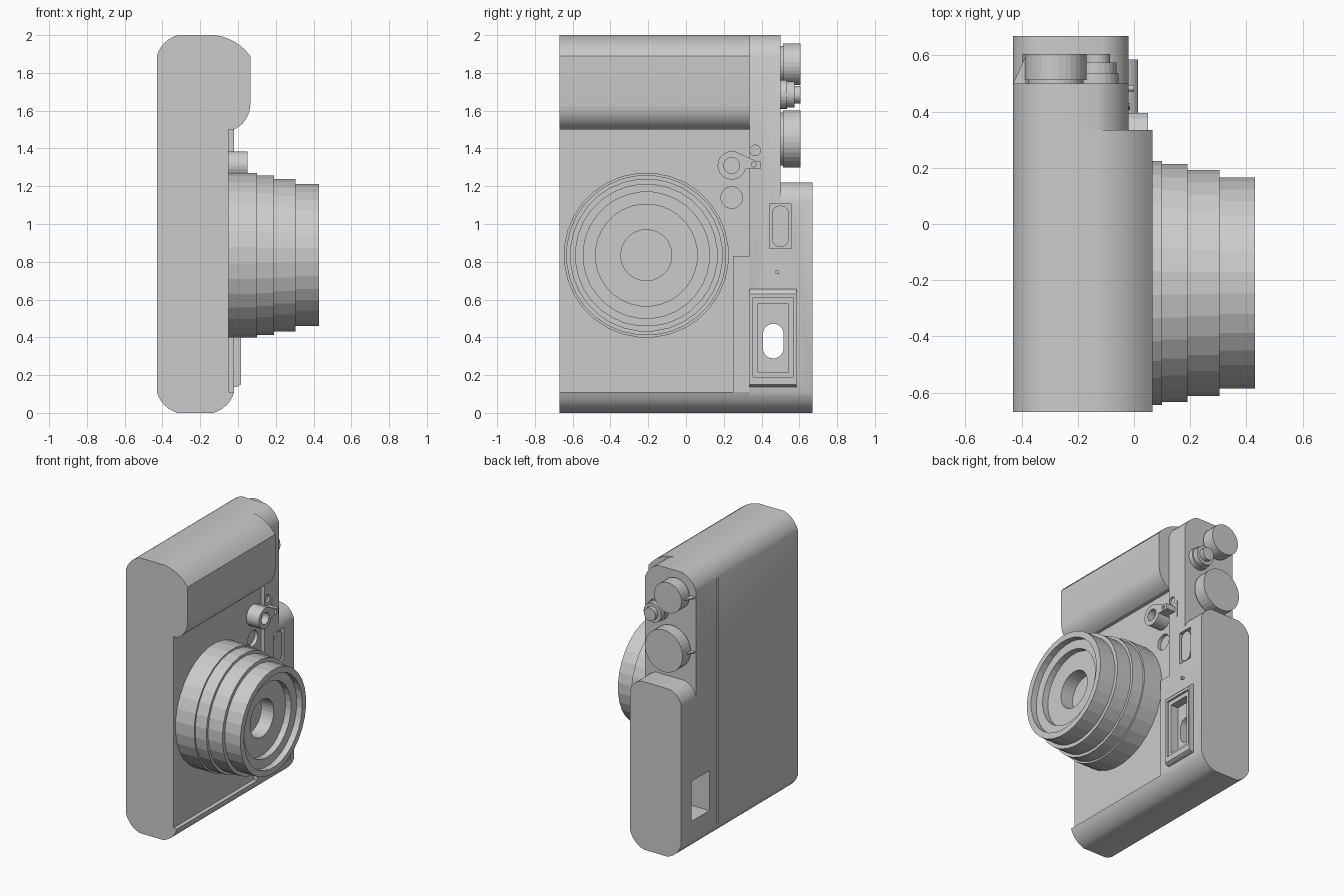
import bpy, bmesh
from math import sin, cos, pi, radians
from mathutils import Vector

if "Cube" in bpy.data.objects:
    bpy.data.objects.remove(bpy.data.objects["Cube"])

MAPS = {'x': lambda p, h: (h, p[0], p[1]),
        'y': lambda p, h: (p[0], h, p[1]),
        'z': lambda p, h: (p[0], p[1], h)}


def finish(name, bm, smooth=None):
    bmesh.ops.recalc_face_normals(bm, faces=bm.faces)
    me = bpy.data.meshes.new(name)
    bm.to_mesh(me)
    bm.free()
    ob = bpy.data.objects.new(name, me)
    bpy.context.collection.objects.link(ob)
    if smooth:
        select(ob)
        bpy.ops.object.shade_smooth_by_angle(angle=radians(smooth))
    return ob


def select(ob):
    bpy.ops.object.select_all(action='DESELECT')
    ob.select_set(True)
    bpy.context.view_layer.objects.active = ob


def prism(name, pts, axis, a, b, smooth=None):
    """Extrude a 2D outline along an axis from a to b."""
    bm = bmesh.new()
    lo, hi = ([bm.verts.new(MAPS[axis](p, h)) for p in pts] for h in (a, b))
    n = len(pts)
    bm.faces.new(lo)
    bm.faces.new(hi)
    for i in range(n):
        bm.faces.new((lo[i], lo[(i + 1) % n], hi[(i + 1) % n], hi[i]))
    return finish(name, bm, smooth)


def turned(name, profile, centre, axis, n=32):
    """Revolve (radius, height) pairs about an axis, capping both ends."""
    bm = bmesh.new()
    rings = [[bm.verts.new(MAPS[axis]((centre[0] + r * cos(2 * pi * (i + .5) / n),
                                       centre[1] + r * sin(2 * pi * (i + .5) / n)), h))
              for i in range(n)] for r, h in profile]
    bm.faces.new(rings[0])
    bm.faces.new(rings[-1])
    for p, q in zip(rings, rings[1:]):
        for i in range(n):
            j = (i + 1) % n
            bm.faces.new((p[i], p[j], q[j], q[i]))
    return finish(name, bm)


def rect(u0, u1, v0, v1):
    return [(u0, v0), (u1, v0), (u1, v1), (u0, v1)]


def pill(u, v, r, half, n=10):
    """Upright stadium outline; half is the half height."""
    s = half - r
    return [(u + r * cos(k * pi / n), v + s + r * sin(k * pi / n)) for k in range(n + 1)] + \
           [(u - r * cos(k * pi / n), v - s - r * sin(k * pi / n)) for k in range(n + 1)]


def bulge(a, b, s, n=6):
    """Curve from a to b bowed to the right of travel by s."""
    a, b = Vector(a), Vector(b)
    d = (b - a).normalized()
    side = Vector((d.y, -d.x))
    return [tuple(a.lerp(b, k / n) + side * s * 4 * k / n * (1 - k / n)) for k in range(n + 1)]


def cut(targets, cutter):
    cutter.hide_render = True
    for t in targets:
        m = t.modifiers.new('cut', 'BOOLEAN')
        m.operation, m.solver, m.object = 'DIFFERENCE', 'EXACT', cutter
        select(t)
        bpy.ops.object.modifier_apply(modifier=m.name)
    bpy.data.objects.remove(cutter)


# Body sections, all sharing the same rounded base
base = bulge((-.43, .11), (-.32, 0), .02) + bulge((-.13, 0), (-.02, .11), .02)
main = prism('main_body', base + [(-.05, .11), (-.05, 1.5)]
             + bulge((-.02, 1.5), (.065, 1.63), .022)
             + bulge((.065, 1.89), (-.12, 2), .022)
             + bulge((-.32, 2), (-.43, 1.89), .02), 'y', -.67, .335, 25)
side = prism('side_body', base + bulge((-.02, 1.89), (-.13, 2), .02)
             + bulge((-.32, 2), (-.43, 1.89), .02), 'y', .335, .5, 25)
grip = prism('grip', base + bulge((-.02, 1.13), (-.11, 1.22), .018)
             + bulge((-.34, 1.22), (-.43, 1.13), .018), 'y', .5, .67, 25)
prism('front_step', rect(.25, .335, .11, .83), 'x', -.06, -.02)

# Back door seam
cut([main], prism('seam_cut', rect(.243, .257, .11, 1.89), 'x', -.5, -.415))

# Viewfinder: raised stepped frame, rear pocket and through opening
frame = prism('finder_frame', bulge((-.03, .135), (.015, .15), .004, 3)
              + bulge((.015, .63), (-.03, .66), .006, 3), 'y', .335, .585)
cut([frame], prism('rim_cut', rect(.355, .57, .19, .61), 'x', 0, .1))
cut([frame, side, grip], prism('well_cut', rect(.38, .54, .215, .58), 'x', -.06, .1))
cut([side, grip], prism('pocket_cut', rect(.345, .55, .24, .53), 'x', -.5, -.28))
cut([side, grip], prism('opening_cut', pill(.462, .38, .055, .092), 'x', -.6, .2))

# Flash window
cut([side, grip], prism('window_cut', rect(.442, .556, .87, 1.105), 'x', -.045, .1))
prism('window_glass', pill(.5, .988, .046, .11), 'x', -.06, -.027)

# Small front details: lamp recess, screw recess, pin, marker bar
cut([main], turned('lamp_cut', [(.057, -.075), (.057, .1)], (.242, 1.14), 'x'))
cut([side], turned('screw_cut', [(.028, -.035), (.028, .1)], (.366, 1.39), 'x', 20))
turned('pin', [(.011, -.05), (.011, 0)], (.483, .745), 'x', 12)
prism('marker_bar', [(.411, 1.25), (.424, 1.25), (.424, 1.345), (.43, 1.345),
                     (.4175, 1.37), (.405, 1.345), (.411, 1.345)], 'x', -.03, -.015)

# Lever with hollow hub
hub = [(.242 + .075 * cos(radians(a)), 1.31 + .075 * sin(radians(a))) for a in range(60, 346, 15)]
lever = prism('lever', hub + [(.325, 1.292), (.395, 1.292), (.395, 1.332), (.375, 1.332)],
              'x', -.05, .05)
cut([lever], turned('hub_cut', [(.042, 0), (.042, .2)], (.242, 1.31), 'x'))
cut([lever], turned('dot_cut', [(.013, .03), (.013, .2)], (.358, 1.315), 'x', 12))

# Stepped lens barrel with recessed front
turned('lens', [(.437, -.06), (.437, .10), (.425, .10), (.425, .19), (.415, .19), (.405, .19),
                (.405, .305), (.378, .305), (.378, .43), (.335, .43), (.335, .385),
                (.27, .385), (.27, .34), (.135, .34), (.135, .24)], (-.21, .835), 'x')

# Top dials and shutter release, on the +y side
for name, c, r in (('upper_dial', (-.278, 1.845), .11), ('lower_dial', (-.245, 1.45), .152)):
    turned(name, [(r - .012, .49), (r - .012, .513), (r, .513), (r, .605)], c, 'y')
    prism(name + '_pointer', [(-.43, .5), (-.385, .5), (-.385, .6)], 'z', c[1] - .004, c[1] + .004)
turned('shutter_release', [(.078, .49), (.078, .535), (.07, .535), (.07, .575), (.047, .575),
                           (.047, .605)], (-.132, 1.685), 'y', 24)
